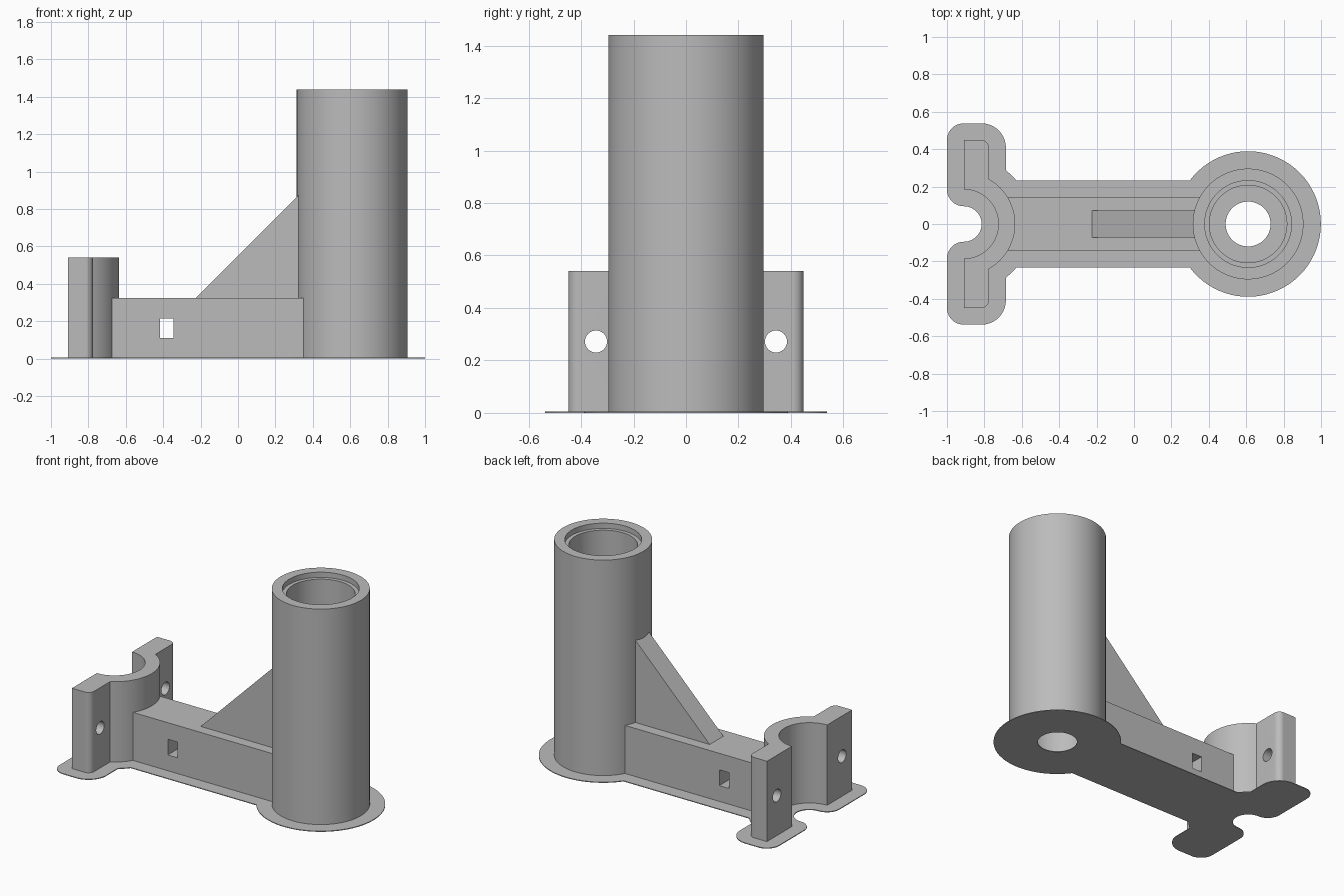
import bpy, bmesh
from math import sin, cos, radians, degrees, asin, acos, pi
from mathutils import Vector, Matrix

if "Cube" in bpy.data.objects:
    bpy.data.objects.remove(bpy.data.objects["Cube"])

grey = bpy.data.materials.new("plain grey")
grey.use_nodes = True
grey.diffuse_color = (0.5, 0.5, 0.5, 1)
grey.node_tree.nodes["Principled BSDF"].inputs["Base Color"].default_value = (0.5, 0.5, 0.5, 1)

BASE = 0.002                     # parts start inside the thin brim
TUBE_X, TUBE_R, BORE_R = 0.61, 0.296, 0.207
CLAMP_X, CLAMP_IN, CLAMP_OUT = -0.91, 0.185, 0.275
BRIM = 0.09


def finish(name, bm):
    bmesh.ops.remove_doubles(bm, verts=bm.verts, dist=1e-5)
    bmesh.ops.recalc_face_normals(bm, faces=bm.faces)
    mesh = bpy.data.meshes.new(name)
    bm.to_mesh(mesh)
    bm.free()
    mesh.materials.append(grey)
    obj = bpy.data.objects.new(name, mesh)
    bpy.context.collection.objects.link(obj)
    return obj


def prism(name, points, direction):
    bm = bmesh.new()
    verts = [bm.verts.new(p) for p in points]
    bmesh.ops.remove_doubles(bm, verts=verts, dist=1e-5)
    face = bm.faces.new([v for v in verts if v.is_valid])
    out = bmesh.ops.extrude_face_region(bm, geom=[face], use_keep_orig=True)
    moved = [g for g in out["geom"] if isinstance(g, bmesh.types.BMVert)]
    bmesh.ops.translate(bm, verts=moved, vec=direction)
    return finish(name, bm)


def box(name, low, high):
    bm = bmesh.new()
    low, high = Vector(low), Vector(high)
    bmesh.ops.create_cube(bm, size=1, matrix=Matrix.Translation((low + high) / 2)
                          @ Matrix.Diagonal((*(high - low), 1)))
    return finish(name, bm)


def cylinder(name, radius, depth, centre, turn=Matrix()):
    bm = bmesh.new()
    bmesh.ops.create_cone(bm, cap_ends=True, segments=64, radius1=radius, radius2=radius,
                          depth=depth, matrix=Matrix.Translation(centre) @ turn)
    return finish(name, bm)


def cut(obj, cutter):
    mod = obj.modifiers.new("cut", "BOOLEAN")
    mod.operation, mod.solver, mod.object = "DIFFERENCE", "EXACT", cutter
    bpy.context.view_layer.objects.active = obj
    bpy.ops.object.modifier_apply(modifier=mod.name)
    bpy.data.objects.remove(cutter)


def arc(cx, cy, r, start, end):
    n = max(2, round(abs(end - start) / 5))
    return [(cx + r * cos(radians(start + (end - start) * i / n)),
             cy + r * sin(radians(start + (end - start) * i / n))) for i in range(n + 1)]


def clamp_half(grow, last_angle):
    """Back half of the clamp outline, grown outwards by an offset."""
    side, ring = -0.775 + grow, CLAMP_OUT + grow
    join = degrees(acos((side - CLAMP_X) / ring))
    return (arc(CLAMP_X, 0, CLAMP_IN - grow, 0, 90)
            + arc(CLAMP_X, CLAMP_IN, grow, 270, 180)
            + arc(CLAMP_X, 0.448, grow, 180, 90)
            + arc(-0.815, 0.408, 0.04 + grow, 90, 0)
            + arc(CLAMP_X, 0, ring, join, last_angle))


def mirrored(half, z):
    """Close a half outline, whose ends lie on the x axis, across it."""
    return [(x, y, z) for x, y in half] + [(x, -y, z) for x, y in half[-2:0:-1]]


# Thin brim around every footprint
bar_y = 0.142
edge = bar_y + BRIM
brim_r = TUBE_R + BRIM + 0.003
outline = (clamp_half(BRIM, degrees(asin(edge / (CLAMP_OUT + BRIM))))
           + arc(TUBE_X, 0, brim_r, 180 - degrees(asin(edge / brim_r)), 0))
brim = prism("brim", mirrored(outline, 0), (0, 0, 0.005))
cut(brim, cylinder("brim_hole", BORE_R - BRIM + 0.003, 0.2, (TUBE_X, 0, 0)))

# Hollow tube with a stepped rim
bm = bmesh.new()
profile = [(TUBE_R, BASE), (TUBE_R, 1.44), (0.232, 1.44), (0.232, 1.405),
           (BORE_R, 1.405), (BORE_R, BASE)]
ring = [bm.verts.new((TUBE_X + r, 0, z)) for r, z in profile]
edges = [bm.edges.new((ring[i - 1], ring[i])) for i in range(len(ring))]
bmesh.ops.spin(bm, geom=ring + edges, cent=(TUBE_X, 0, 0), axis=(0, 0, 1),
               angle=2 * pi, steps=96, use_merge=True)
tube = finish("tube", bm)

# Half-round clamp with two drilled flanges
clamp = prism("clamp", mirrored(clamp_half(0, 0), BASE), (0, 0, 0.54 - BASE))
for y in (-0.343, 0.343):
    cut(clamp, cylinder("bolt_hole", 0.042, 0.4, (-0.84, y, 0.272),
                        Matrix.Rotation(pi / 2, 4, "Y")))

# Connecting bar with a rectangular slot
bar = box("connecting_bar", (-0.69, -bar_y, BASE), (0.37, bar_y, 0.325))
cut(bar, box("slot", (-0.418, -0.3, 0.11), (-0.345, 0.3, 0.215)))

# Sloping gusset between bar and tube
gusset = prism("gusset", [(x, -0.072, z) for x, z in
                          ((-0.225, 0.325), (0.35, 0.9), (0.35, 0.3), (-0.225, 0.3))],
               (0, 0.144, 0))

# Smooth the round walls, keep hard edges
bpy.ops.object.select_all(action="DESELECT")
for obj in (brim, tube, clamp, bar, gusset):
    obj.select_set(True)
bpy.context.view_layer.objects.active = tube
bpy.ops.object.shade_smooth_by_angle(angle=radians(30))
